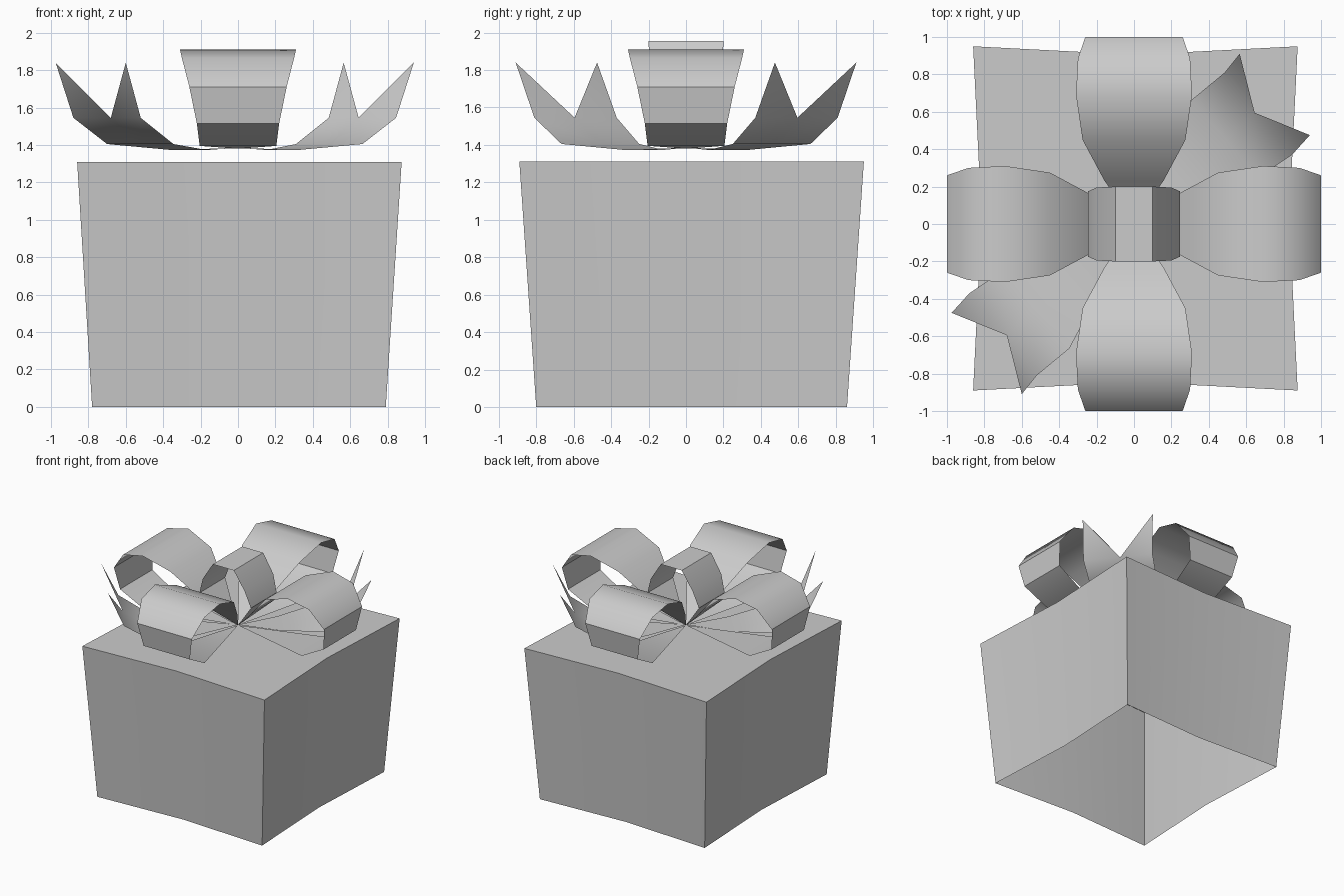
import bpy, math
from mathutils import Matrix

if "Cube" in bpy.data.objects:
    bpy.data.objects.remove(bpy.data.objects["Cube"])


def make_object(name, verts, faces, angle=45):
    mesh = bpy.data.meshes.new(name)
    mesh.from_pydata(verts, [], faces)
    mesh.update()
    obj = bpy.data.objects.new(name, mesh)
    bpy.context.collection.objects.link(obj)
    bpy.ops.object.select_all(action='DESELECT')
    obj.select_set(True)
    bpy.context.view_layer.objects.active = obj
    bpy.ops.object.shade_smooth_by_angle(angle=math.radians(angle))
    return obj


def ribbon(name, profile, turn=0):
    """Ribbon strip from (reach, height, half width) stations; zero width makes a point."""
    verts, faces, rows = [], [], []
    for r, z, w in profile:
        row = []
        for side in ((-w, w) if w else (0,)):
            row.append(len(verts))
            verts.append((r, side, z))
        rows.append(row)
    for a, b in zip(rows, rows[1:]):
        faces.append(a + b[::-1])
    obj = make_object(name, verts, faces)
    obj.data.transform(Matrix.Rotation(math.radians(turn), 4, 'Z'))
    return obj


# Box: open underneath, sides pinched inward at their middles
def ring(x0, x1, y0, y1, pinch, z):
    xm, ym = (x0 + x1) / 2, (y0 + y1) / 2
    return [(x0, y0, z), (xm, y0 + pinch, z), (x1, y0, z), (x1 - pinch, ym, z),
            (x1, y1, z), (xm, y1 - pinch, z), (x0, y1, z), (x0 + pinch, ym, z)]


box_verts = ring(-0.78, 0.79, -0.80, 0.86, 0.04, 0) + ring(-0.86, 0.875, -0.89, 0.95, 0.045, 1.31)
box_verts.append((0, 0.03, 1.31))
box_faces = [(i, (i + 1) % 8, 8 + (i + 1) % 8, 8 + i) for i in range(8)]
box_faces += [(8 + i, 8 + (i + 1) % 8, 16) for i in range(8)]
make_object("gift_box", box_verts, box_faces, 30)

# Four large bow loops
loop = [(0, 1.38, 0), (0.75, 1.395, 0.205), (0.97, 1.515, 0.22), (1.0, 1.71, 0.26),
        (0.885, 1.865, 0.30), (0.69, 1.91, 0.31), (0.45, 1.825, 0.275),
        (0.235, 1.6, 0.16), (0, 1.38, 0)]
for name, turn in (("right", 0), ("back", 90), ("left", 180), ("front", 270)):
    ribbon(f"bow_loop_{name}", loop, turn)

# Small centre loop
half = [(0, 1.38, 0), (0.245, 1.66, 0.175), (0.2, 1.80, 0.195), (0.1, 1.955, 0.2)]
ribbon("bow_centre_loop", half + [(-r, z, w) for r, z, w in reversed(half)])

# Two forked ribbon tails
tail = [(0, 0, 1.385),
        (0.32, 0.12, 1.373), (0.15, 0.33, 1.373),
        (0.665, 0.25, 1.405), (0.49, 0.455, 1.405), (0.31, 0.665, 1.405),
        (0.845, 0.37, 1.545), (0.645, 0.595, 1.545), (0.485, 0.81, 1.545),
        (0.94, 0.475, 1.84), (0.565, 0.91, 1.84)]
tail_faces = [(0, 1, 2), (1, 3, 4), (1, 4, 2), (2, 4, 5),
              (3, 6, 7, 4), (4, 7, 8, 5), (6, 9, 7), (7, 10, 8)]
make_object("bow_tail_back", tail, tail_faces)
make_object("bow_tail_front",
            [(-x - 0.035 * min(1, x / 0.3), -y, z) for x, y, z in tail], tail_faces)
